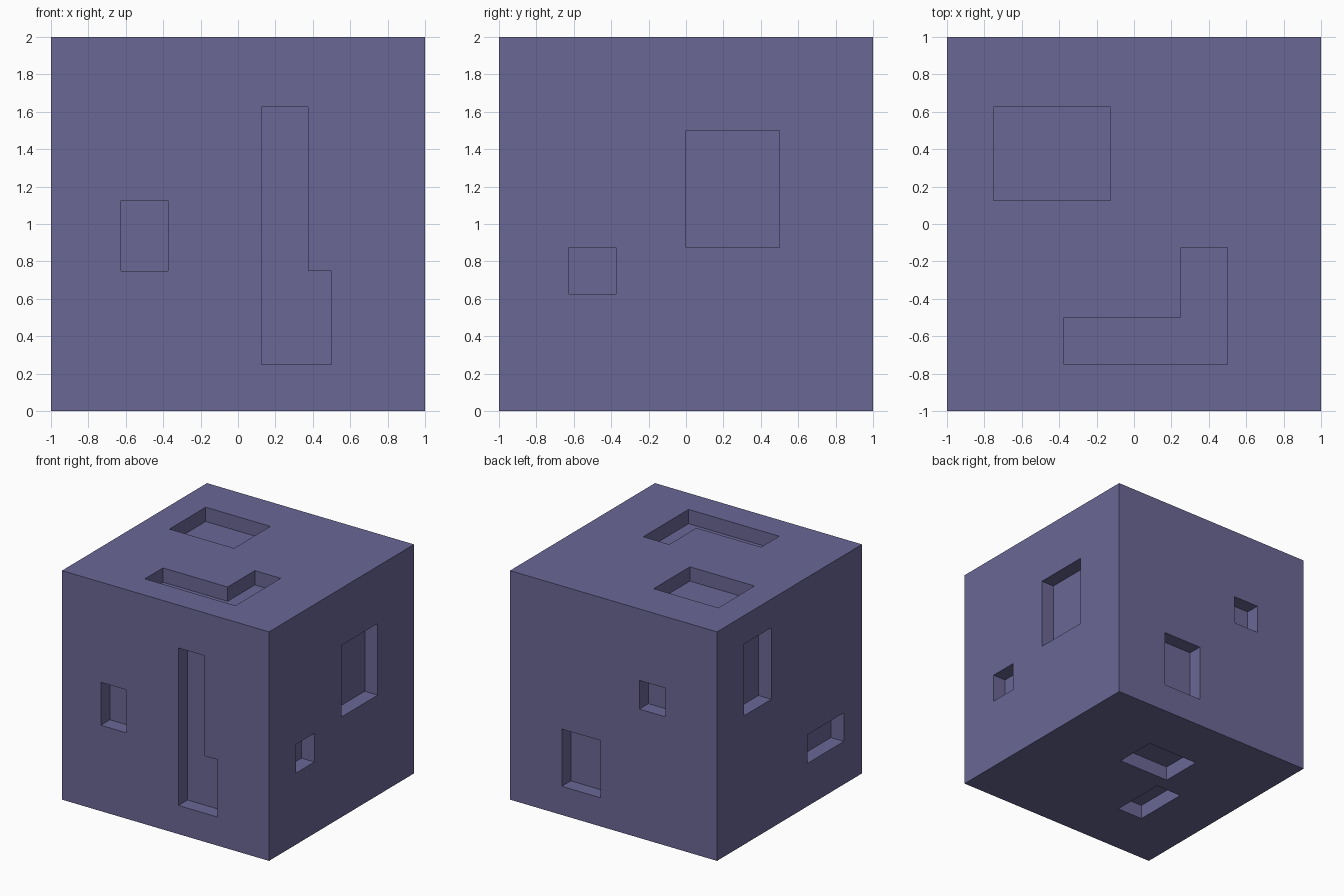
import bpy
import bmesh
from mathutils import Vector

default = bpy.data.objects.get("Cube")
if default:
    bpy.data.objects.remove(default, do_unlink=True)

DEPTH = 0.125   # depth of every recess
OVER = 0.1      # how far cutters stick out of the block

# Single body colour
violet = bpy.data.materials.new("muted violet")
violet.use_nodes = True
colour = (0.147, 0.136, 0.305, 1.0)
violet.diffuse_color = colour
violet.node_tree.nodes["Principled BSDF"].inputs["Base Color"].default_value = colour


def rect(u0, u1, v0, v1):
    return [(u0, v0), (u1, v0), (u1, v1), (u0, v1)]


# Recess outlines on each side: (axis, outer plane, direction) -> profiles
# Side profiles use (x or y, z), top and bottom profiles use (x, y)
recesses = {
    # front
    ("y", -1, -1): [
        rect(-0.625, -0.375, 0.75, 1.125),
        [(0.125, 0.25), (0.5, 0.25), (0.5, 0.75), (0.375, 0.75),
         (0.375, 1.625), (0.125, 1.625)],
    ],
    # back
    ("y", 1, 1): [
        rect(-0.5, -0.25, 1.125, 1.375),
        rect(0.125, 0.5, 0.25, 0.75),
    ],
    # +x side
    ("x", 1, 1): [
        rect(0, 0.5, 0.875, 1.5),
        rect(-0.625, -0.375, 0.625, 0.875),
    ],
    # -x side
    ("x", -1, -1): [
        rect(0.25, 0.625, 1.125, 1.75),
        rect(-0.75, -0.25, 0.375, 0.625),
    ],
    # top
    ("z", 2, 1): [
        rect(-0.75, -0.125, 0.125, 0.625),
        [(-0.375, -0.75), (0.5, -0.75), (0.5, -0.125), (0.25, -0.125),
         (0.25, -0.5), (-0.375, -0.5)],
    ],
    # bottom
    ("z", 0, -1): [
        rect(-0.25, 0.25, 0.125, 0.5),
        rect(-0.5, -0.25, -0.5, 0),
    ],
}


def place(axis, u, v, w):
    return {"x": Vector((w, u, v)),
            "y": Vector((u, w, v)),
            "z": Vector((u, v, w))}[axis]


def make_object(name, bm):
    bmesh.ops.recalc_face_normals(bm, faces=bm.faces)
    mesh = bpy.data.meshes.new(name)
    bm.to_mesh(mesh)
    bm.free()
    mesh.materials.append(violet)
    obj = bpy.data.objects.new(name, mesh)
    bpy.context.collection.objects.link(obj)
    return obj


# Solid block
bm = bmesh.new()
bmesh.ops.create_cube(bm, size=2)
bmesh.ops.translate(bm, verts=bm.verts, vec=(0, 0, 1))
block = make_object("recessed_block", bm)

# All recess prisms in one cutter
bm = bmesh.new()
for (axis, plane, direction), profiles in recesses.items():
    floor = plane - direction * DEPTH
    travel = place(axis, 0, 0, direction * (DEPTH + OVER))
    for profile in profiles:
        face = bm.faces.new([bm.verts.new(place(axis, u, v, floor))
                             for u, v in profile])
        extruded = bmesh.ops.extrude_face_region(bm, geom=[face], use_keep_orig=True)
        moved = [g for g in extruded["geom"] if isinstance(g, bmesh.types.BMVert)]
        bmesh.ops.translate(bm, verts=moved, vec=travel)
cutter = make_object("recess_cutter", bm)
cutter.hide_render = True

# Carve the recesses, then drop the cutter
carve = block.modifiers.new("recesses", "BOOLEAN")
carve.operation = "DIFFERENCE"
carve.solver = "EXACT"
carve.object = cutter
bpy.context.view_layer.objects.active = block
block.select_set(True)
bpy.ops.object.modifier_apply(modifier=carve.name)
bpy.data.objects.remove(cutter, do_unlink=True)
